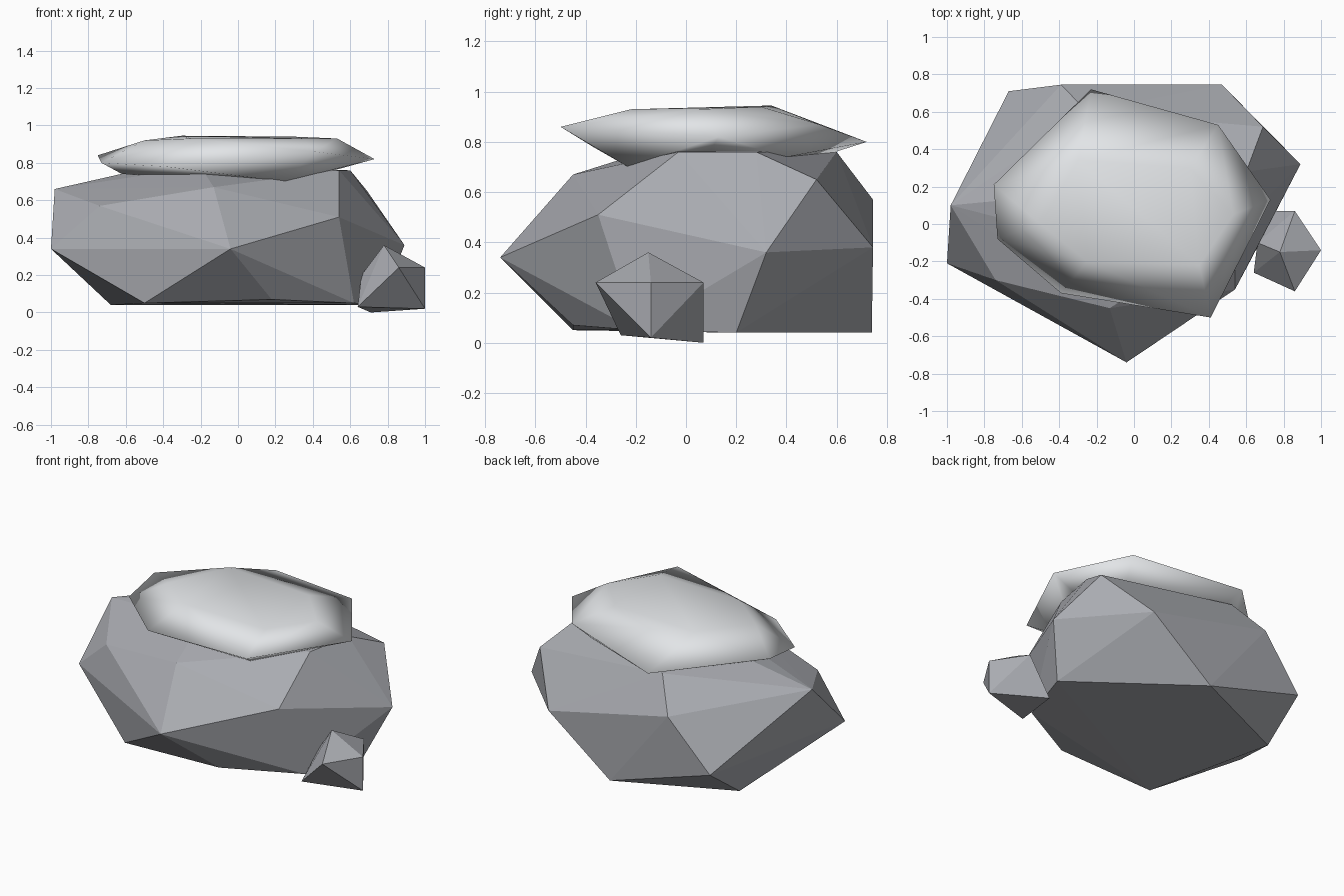
import bpy
import bmesh

if "Cube" in bpy.data.objects:
    bpy.data.objects.remove(bpy.data.objects["Cube"], do_unlink=True)


def material(name, rgb):
    mat = bpy.data.materials.new(name)
    mat.use_nodes = True
    mat.diffuse_color = (*rgb, 1)
    bsdf = next(n for n in mat.node_tree.nodes if n.type == "BSDF_PRINCIPLED")
    bsdf.inputs["Base Color"].default_value = (*rgb, 1)
    bsdf.inputs["Roughness"].default_value = 0.9
    return mat


def hull(name, points, mat, smooth=False):
    """Wrap a faceted shell around a few corner points."""
    bm = bmesh.new()
    for p in points:
        bm.verts.new(p)
    result = bmesh.ops.convex_hull(bm, input=bm.verts[:])
    loose = [v for v in bm.verts if not v.link_faces]
    bmesh.ops.delete(bm, geom=loose, context="VERTS")
    bmesh.ops.recalc_face_normals(bm, faces=bm.faces[:])
    for f in bm.faces:
        f.smooth = smooth
    mesh = bpy.data.meshes.new(name)
    bm.to_mesh(mesh)
    bm.free()
    mesh.materials.append(mat)
    obj = bpy.data.objects.new(name, mesh)
    bpy.context.collection.objects.link(obj)
    return obj


stone_grey = material("stone grey", (0.40, 0.41, 0.44))
snow_white = material("snow white", (0.77, 0.79, 0.81))

# Large boulder: foot, waist, shoulder and hidden crown corners
foot = [(.18, -.45, .07), (-.5, -.45, .05), (-.68, .42, .04),
        (.03, .74, .04), (.76, .2, .04), (.62, -.2, .05)]
waist = [(-1, -.21, .34), (-.04, -.74, .34), (.89, .32, .36),
         (.47, .745, .38), (-.67, .71, .25)]
shoulder = [(-.98, .1, .66), (-.74, -.3, .57), (-.13, -.45, .67),
            (.54, -.35, .51), (.69, .52, .65), (-.39, .745, .57)]
crown = [(.54, -.03, .76), (.6, .28, .76), (-.25, .6, .76),
         (-.45, .15, .78), (-.2, -.1, .78)]
hull("boulder", foot + waist + shoulder + crown, stone_grey)

# Small stone leaning against the boulder
hull("small_stone", [(.78, -.15, .36), (.86, -.36, .24), (.86, .07, .24),
                     (1, -.14, .24), (1, -.14, .02), (.71, .07, 0),
                     (.64, -.26, .03), (.66, -.1, .2)], stone_grey)

# Snow cap: wide rim, flat top, tucked underside
rim = [(-.75, .21, .84), (-.23, .72, .80), (.45, .53, .87), (.73, .13, .82),
       (.41, -.5, .86), (-.39, -.37, .78), (-.73, -.08, .80)]
top = [(-.5, 0, .92), (-.3, .34, .945), (.3, .3, .94),
       (.53, .05, .93), (.35, -.22, .93), (-.25, -.2, .93)]
under = [(.25, -.23, .70), (-.62, .05, .74), (-.2, .5, .73),
         (.4, .4, .74), (.55, .1, .77)]
hull("snow_cap", rim + top + under, snow_white, smooth=True)
